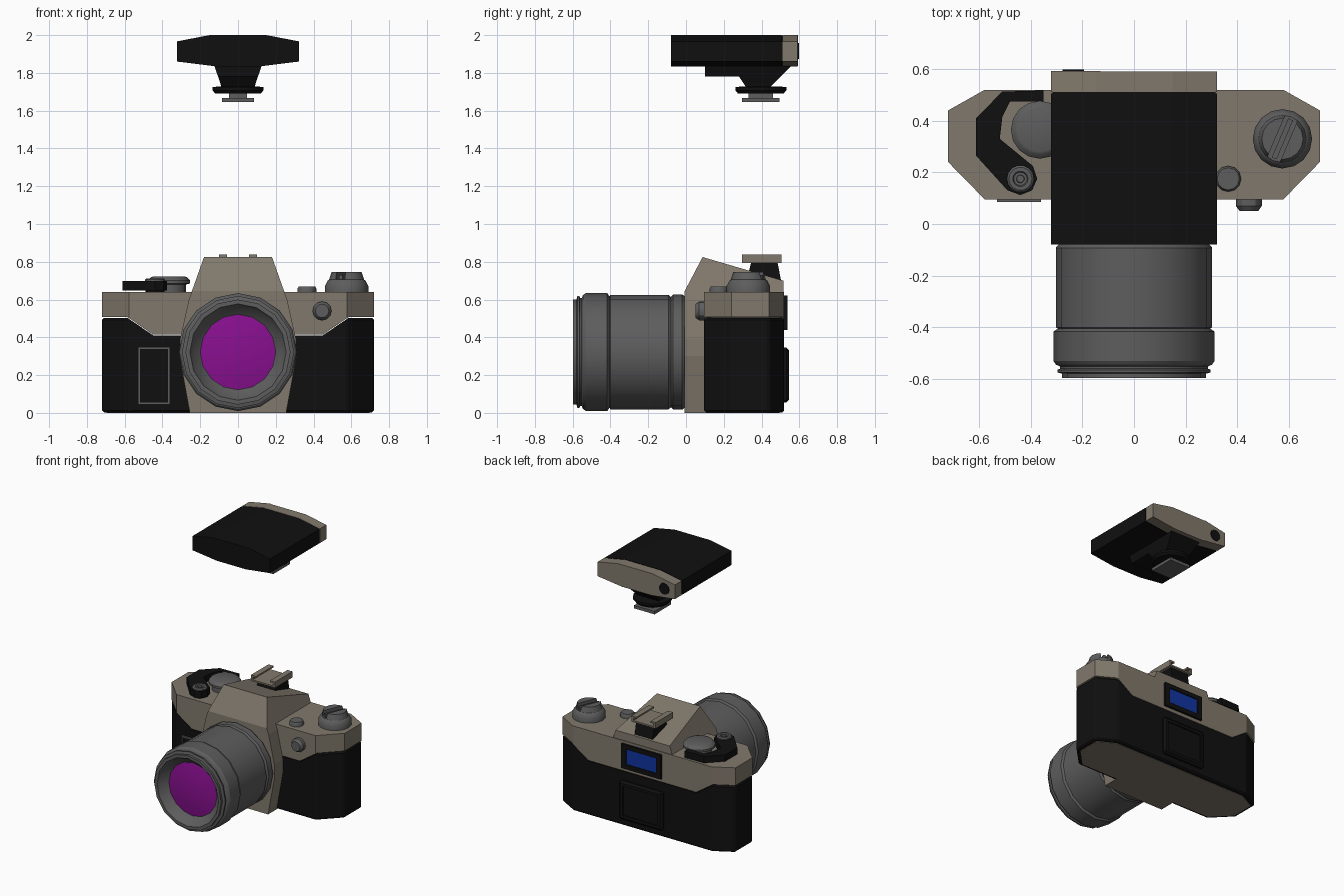
import bpy, bmesh, math

if "Cube" in bpy.data.objects:
    bpy.data.objects.remove(bpy.data.objects["Cube"])


def material(name, r, g, b):
    m = bpy.data.materials.new(name)
    m.diffuse_color = (r, g, b, 1)
    m.use_nodes = True
    m.node_tree.nodes["Principled BSDF"].inputs["Base Color"].default_value = m.diffuse_color
    return m


TAUPE = material("taupe", .22, .19, .15)
BLACK = material("black", .005, .005, .005)
GREY = material("dark_grey", .11, .11, .11)
GLASS = material("purple_glass", .25, .005, .28)
BLUE = material("blue_glass", .005, .035, .35)


def finish(name, bm, mat):
    bmesh.ops.remove_doubles(bm, verts=bm.verts, dist=1e-5)
    bmesh.ops.recalc_face_normals(bm, faces=bm.faces)
    me = bpy.data.meshes.new(name)
    bm.to_mesh(me)
    bm.free()
    ob = bpy.data.objects.new(name, me)
    bpy.context.collection.objects.link(ob)
    if mat:
        me.materials.append(mat)
    return ob


def activate(ob):
    bpy.ops.object.select_all(action='DESELECT')
    ob.select_set(True)
    bpy.context.view_layer.objects.active = ob


def prism(name, axis, pts, lo, hi, mat=None, bevel=0):
    """Extrude a 2D outline along an axis: z takes (x,y), y takes (x,z), x takes (y,z)."""
    place = {'z': lambda a, b, h: (a, b, h),
             'y': lambda a, b, h: (a, h, b),
             'x': lambda a, b, h: (h, a, b)}[axis]
    bm = bmesh.new()
    low = [bm.verts.new(place(a, b, lo)) for a, b in pts]
    top = [bm.verts.new(place(a, b, hi)) for a, b in pts]
    n = len(pts)
    bm.faces.new(low)
    bm.faces.new(top)
    for i in range(n):
        j = (i + 1) % n
        bm.faces.new((low[i], low[j], top[j], top[i]))
    if bevel:
        bmesh.ops.recalc_face_normals(bm, faces=bm.faces)
        bmesh.ops.bevel(bm, geom=bm.edges[:], offset=bevel, segments=1, affect='EDGES')
    return finish(name, bm, mat)


def box(name, x, y, z, mat=None, bevel=0):
    return prism(name, 'z', [(x[0], y[0]), (x[1], y[0]), (x[1], y[1]), (x[0], y[1])],
                 z[0], z[1], mat, bevel)


def lathe(name, axis, centre, profile, mat, n=16):
    """Spin (radius, position) points about a line parallel to the axis."""
    bm = bmesh.new()
    rings = []
    for r, h in profile:
        ring = []
        for i in range(n):
            t = 2 * math.pi * i / n
            a, b = centre[0] + r * math.cos(t), centre[1] + r * math.sin(t)
            ring.append(bm.verts.new((a, b, h) if axis == 'z' else (a, h, b)))
        rings.append(ring)
    for p, q in zip(rings, rings[1:]):
        for i in range(n):
            j = (i + 1) % n
            bm.faces.new((p[i], p[j], q[j], q[i]))
    for k in (0, -1):
        if profile[k][0] > 0:
            bm.faces.new(rings[k])
    ob = finish(name, bm, mat)
    activate(ob)
    bpy.ops.object.shade_smooth_by_angle(angle=math.radians(30))
    return ob


def cut(ob, cutter, op):
    mod = ob.modifiers.new("cut", 'BOOLEAN')
    mod.operation, mod.object, mod.solver = op, cutter, 'EXACT'
    activate(ob)
    bpy.ops.object.modifier_apply(modifier=mod.name)
    bpy.data.objects.remove(cutter)
    return ob


def mirrored(half):
    return half + [(-x, v) for x, v in reversed(half)]


def octagon(d):
    half = [(.578 - d * .5, .095 + d), (.72 - d, .24 + d * .5),
            (.72 - d, .44 - d * .5), (.578 - d * .5, .52 - d)]
    return mirrored(half)


# Body: black leatherette below, stepped taupe cover above
def step(drop, top):
    half = [(.45, .415 - drop), (.585, .507 - drop), (.8, .507 - drop), (.8, top)]
    return mirrored(half)


body = prism("body_shell", 'z', octagon(0), .003, .502, BLACK, .01)
cut(body, prism("cutter", 'y', step(.004, .9), -.5, 1), 'DIFFERENCE')
cover = prism("top_cover", 'z', octagon(0), .3, .64, TAUPE)
cut(cover, prism("cutter", 'y', step(0, .9), -.5, 1), 'INTERSECT')
prism("base_plate", 'z', octagon(.025), 0, .02, TAUPE)

# Mirror box and prism hump
hump = prism("prism_housing", 'y',
             mirrored([(.255, 0), (.31, .30), (.307, .39), (.26, .60), (.18, .825)]),
             -.1, .6, TAUPE)
cut(hump, prism("cutter", 'x', [(-.007, -.1), (-.007, .645), (.088, .825), (.515, .70),
                                (.515, .5), (.13, .45), (.13, -.1)], -1, 1), 'INTERSECT')

# Lens barrel and glass
lathe("lens_barrel", 'y', (0, .322), [
    (.29, 0), (.305, -.02), (.305, -.068), (.292, -.08), (.303, -.092), (.303, -.4),
    (.295, -.405), (.312, -.417), (.312, -.53), (.302, -.545), (.286, -.552), (.286, -.56),
    (.297, -.565), (.297, -.575), (.278, -.58), (.278, -.597), (.255, -.597),
    (.24, -.57), (.2, -.535)], GREY)
lathe("lens_glass", 'y', (0, .322), [(.199, -.536), (.12, -.55), (0, -.556)], GLASS)

# Eyepiece at the back
eyepiece = box("eyepiece_frame", (-.165, .165), (.5, .537), (.44, .622), BLACK)
cut(eyepiece, box("cutter", (-.125, .125), (.526, .6), (.475, .59)), 'DIFFERENCE')
box("eyepiece_window", (-.125, .125), (.51, .529), (.475, .59), BLUE)

# Memo holder on the back door
holder = box("memo_holder", (-.18, .18), (.5, .546), (.055, .345), BLACK, .014)
cut(holder, box("cutter", (-.145, .145), (.536, .6), (.09, .31)), 'DIFFERENCE')

# Front grip panel: thin grey border around a black pad
border = box("grip_border", (-.53, -.36), (.085, .11), (.045, .348), GREY)
cut(border, box("cutter", (-.52, -.37), (0, .2), (.055, .338)), 'DIFFERENCE')
box("grip_pad", (-.52, -.37), (.089, .11), (.055, .338), BLACK)

# Rewind knob with a slotted top
rewind = lathe("rewind_knob", 'z', (.575, .33),
               [(.115, .635), (.115, .672), (.1, .70), (.093, .705), (.08, .745)], GREY)


def bar(length, width):
    t = math.radians(67)
    c, s = math.cos(t), math.sin(t)
    return [(.575 + a * length * c - b * width * s, .33 + a * length * s + b * width * c)
            for a, b in ((-1, -1), (1, -1), (1, 1), (-1, 1))]


cut(rewind, prism("cutter", 'z', bar(.2, .026), .708, .8), 'DIFFERENCE')
prism("rewind_fin", 'z', bar(.082, .01), .70, .73, GREY)

# Small buttons
lathe("top_button", 'z', (.365, .175), [(.05, .635), (.05, .658), (.043, .67)], GREY, 12)
lathe("front_button", 'y', (.445, .54), [(.05, .11), (.05, .07), (.036, .05)], GREY, 12)

# Film advance lever, its dial and the shutter release
lever = [(-.35, .517), (-.51, .513), (-.612, .41), (-.612, .265), (-.49, .13), (-.44, .112),
         (-.395, .13), (-.375, .175), (-.392, .225), (-.52, .33), (-.51, .415),
         (-.48, .475), (-.35, .475)]
prism("advance_lever", 'z', lever, .648, .697, BLACK)
lathe("lever_pivot", 'z', (-.44, .175), [(.05, .63), (.05, .66)], BLACK, 12)
lathe("shutter_release", 'z', (-.44, .175),
      [(.053, .69), (.053, .705), (.045, .712), (.03, .712), (.026, .703), (.016, .703),
       (.014, .71)], GREY, 14)
lathe("advance_dial", 'z', (-.365, .365),
      [(.09, .635), (.09, .68), (.112, .685), (.112, .70), (.095, .718), (.085, .722)], GREY)

# Accessory shoe: pedestal plus a channel with inward lips
ped = prism("shoe_pedestal", 'x', [(.32, .70), (.345, .796), (.485, .796), (.505, .69)],
            -.075, .075, BLACK)
prism("accessory_shoe", 'y', mirrored([(.1, .793), (.1, .838), (.058, .838), (.058, .826),
                                       (.085, .826), (.085, .805)]), .297, .505, TAUPE)

# Detached flash unit: black head and taupe rear cap
head = mirrored([(.12, 1.835), (.322, 1.86), (.322, 1.967), (.15, 2.0)])
prism("flash_head", 'y', head, -.08, .506, BLACK)
prism("flash_rear_cap", 'y', head, .512, .59, TAUPE)
prism("flash_seam", 'y', [(x * .98, 1.92 + (z - 1.92) * .97) for x, z in head], .5, .52, BLACK)
prism("flash_rear_panel", 'y', [(-.322, 1.86), (-.13, 1.837), (-.13, 1.998), (-.15, 2.0),
                                (-.322, 1.967)], .58, .593, TAUPE)
lathe("flash_test_button", 'y', (-.235, 1.915), [(.042, .58), (.042, .598)], BLACK, 12)

# Flash neck, lock ring and foot
neck = prism("flash_neck", 'y', mirrored([(.085, 1.715), (.095, 1.75), (.13, 1.85)]),
             0, .7, BLACK)
cut(neck, prism("cutter", 'x', [(.1, 1.9), (.1, 1.782), (.28, 1.782), (.335, 1.7),
                                (.42, 1.7), (.56, 1.84), (.56, 1.9)], -1, 1), 'INTERSECT')
lathe("flash_lock_ring", 'z', (0, .396),
      [(.1, 1.69), (.122, 1.692), (.135, 1.708), (.135, 1.725), (.1, 1.728)], BLACK)
box("flash_foot_stem", (-.047, .047), (.33, .46), (1.66, 1.70), GREY)
box("flash_foot", (-.085, .085), (.297, .495), (1.645, 1.668), GREY)
